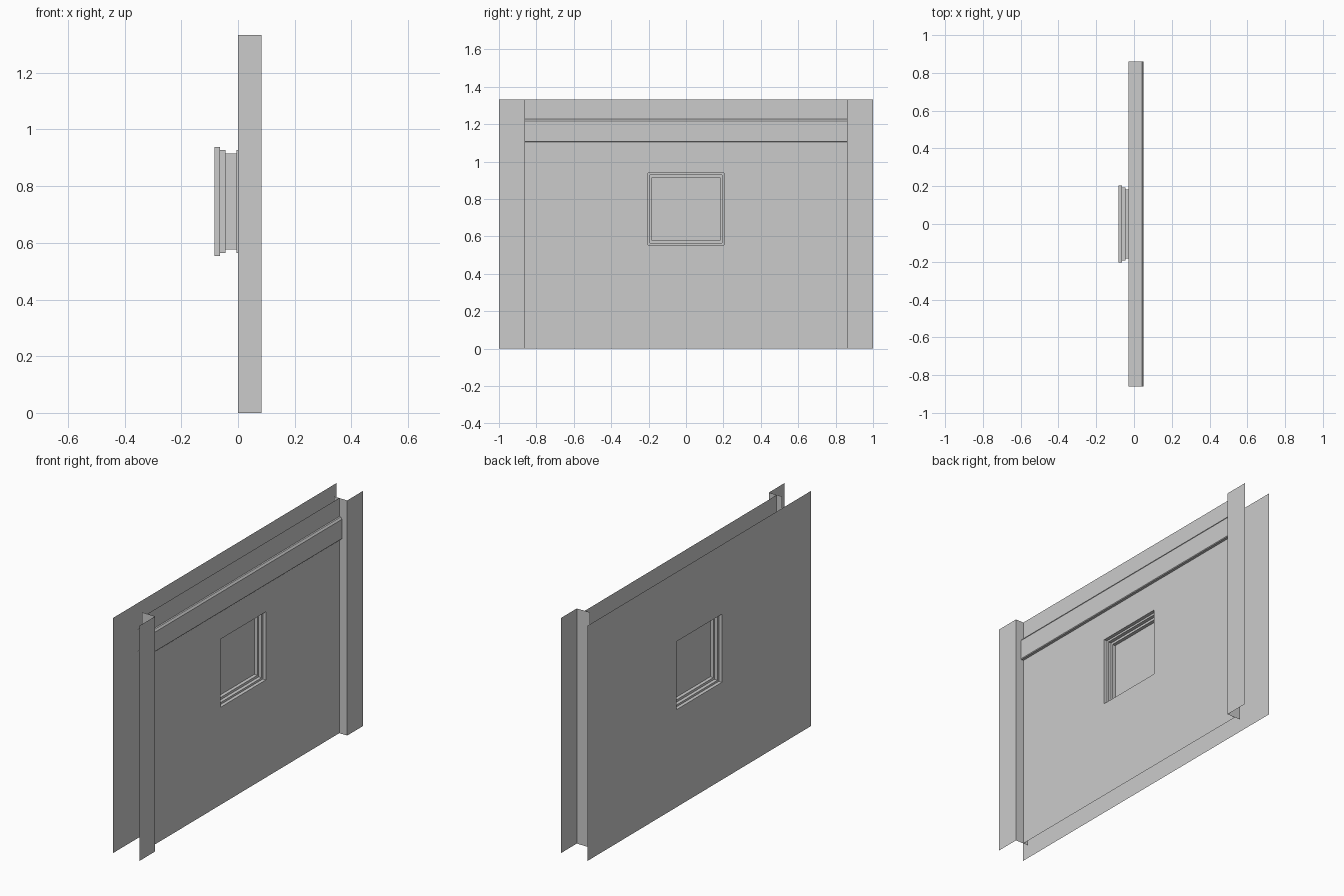
import bpy, bmesh
from mathutils import Vector

if "Cube" in bpy.data.objects:
    bpy.data.objects.remove(bpy.data.objects["Cube"])

H = 1.333            # wall height
BACK, FACE, OUT = -0.083, 0.033, 0.083
PANE = -0.025
WZ = 0.746           # window centre height


def finish(name, bm):
    mesh = bpy.data.meshes.new(name)
    bm.to_mesh(mesh)
    bm.free()
    ob = bpy.data.objects.new(name, mesh)
    bpy.context.collection.objects.link(ob)
    return ob


def rect(bm, x, hy, z0, z1):
    return [bm.verts.new((x, y, z)) for y, z in ((-hy, z0), (hy, z0), (hy, z1), (-hy, z1))]


def rect_rings(name, loops, flip=False, fill=False):
    """Bridge a run of nested rectangles (x, half_y, z0, z1), optionally closing the last."""
    bm = bmesh.new()
    rings = [rect(bm, *l) for l in loops]
    for a, b in zip(rings, rings[1:]):
        for i in range(4):
            j = (i + 1) % 4
            bm.faces.new((a[i], a[j], b[j], b[i]))
    if fill:
        bm.faces.new(rings[-1])
    if flip:
        bmesh.ops.reverse_faces(bm, faces=bm.faces)
    return finish(name, bm)


def sweep(name, points, offset, flip=False):
    """Extrude an open profile along an offset vector."""
    bm = bmesh.new()
    off = Vector(offset)
    a = [bm.verts.new(p) for p in points]
    b = [bm.verts.new(Vector(p) + off) for p in points]
    for i in range(len(a) - 1):
        bm.faces.new((a[i], a[i + 1], b[i + 1], b[i]))
    if flip:
        bmesh.ops.reverse_faces(bm, faces=bm.faces)
    return finish(name, bm)


def window_steps(start):
    """Stepped reveal running from a wall face in to the pane."""
    sizes = ((0.203, 0.193), (0.192, 0.182), (0.182, 0.169))
    step = (PANE - start) / len(sizes)
    loops = []
    for i, (hy, hz) in enumerate(sizes):
        for k in (i, i + 1):
            loops.append((start + step * k, hy, WZ - hz, WZ + hz))
    return loops


# front wall with its stepped window and pane
rect_rings("front_wall", [(FACE, 0.86, 0, 1.104)] + window_steps(FACE), fill=True)

# full-width back sheet with matching window recess
rect_rings("back_wall", [(BACK, 1.0, 0, H)] + window_steps(BACK), flip=True, fill=True)

# strip of wall above the beam
sweep("upper_wall", [(FACE, -0.86, 1.228), (FACE, -0.86, H)], (0, 1.72, 0), flip=True)

# horizontal beam with chamfered edges
beam = [(-0.03, 1.104), (0.047, 1.104), (0.05, 1.108), (0.05, 1.217), (0.042, 1.228), (-0.03, 1.228)]
sweep("beam", [(x, -0.86, z) for x, z in beam], (0, 1.72, 0), flip=True)

# angled side posts, mirrored
posts = sweep("side_posts", [(0, 0.86, 0), (OUT, 0.86, 0), (OUT, 1.0, 0)], (0, 0, H))
mod = posts.modifiers.new("mirror", 'MIRROR')
mod.use_axis = (False, True, False)
mod.use_mirror_merge = False
